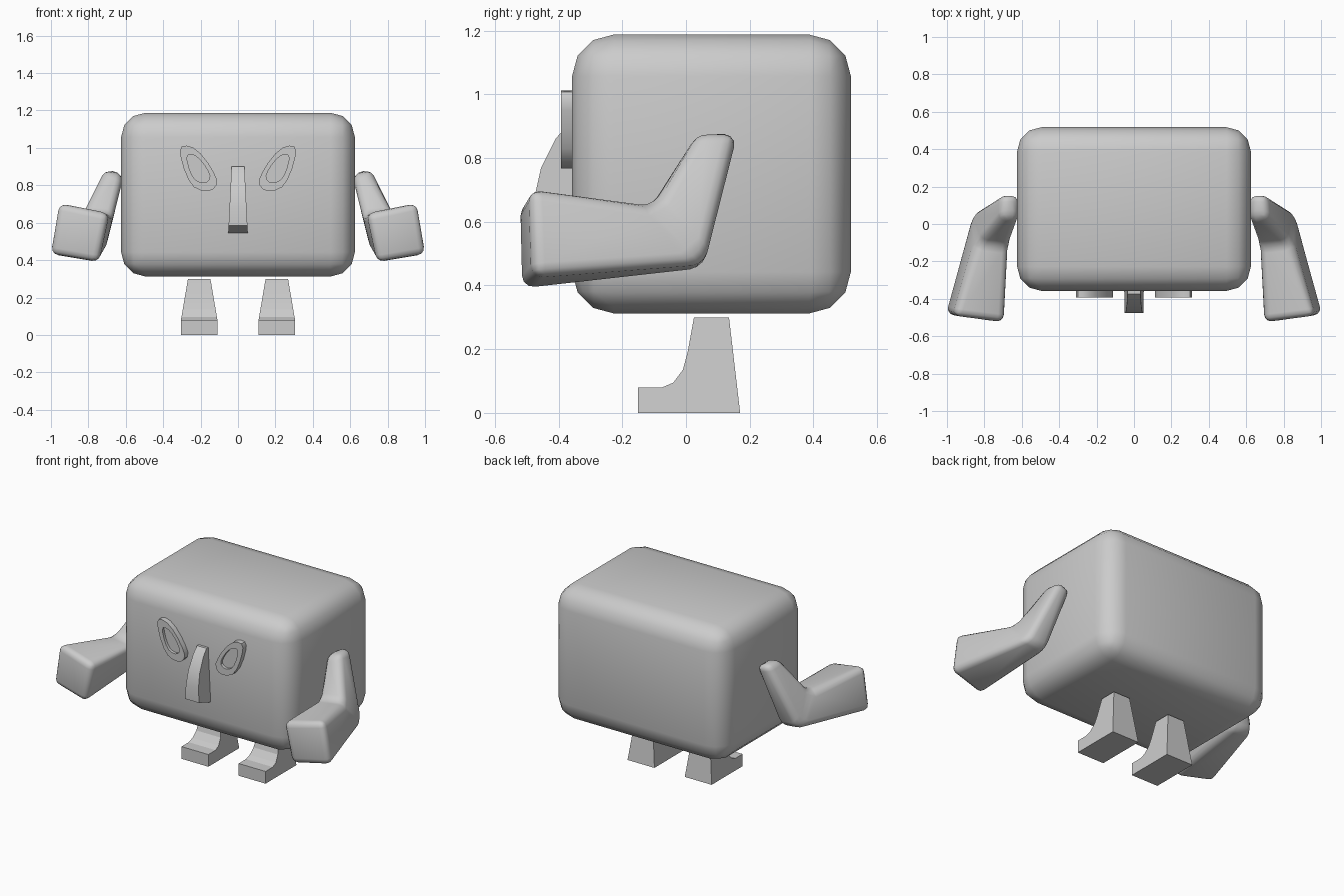
import bpy, bmesh, math
from mathutils import Vector

cube = bpy.data.objects.get("Cube")
if cube:
    bpy.data.objects.remove(cube, do_unlink=True)

grey = bpy.data.materials.new("plain grey")
grey.use_nodes = True
COLOUR = (0.6, 0.6, 0.6, 1)
grey.diffuse_color = COLOUR
grey.node_tree.nodes["Principled BSDF"].inputs["Base Color"].default_value = COLOUR


def finish(name, bm, angle=30):
    """Turn a bmesh into a shaded object."""
    bmesh.ops.recalc_face_normals(bm, faces=bm.faces)
    mesh = bpy.data.meshes.new(name)
    bm.to_mesh(mesh)
    bm.free()
    mesh.materials.append(grey)
    obj = bpy.data.objects.new(name, mesh)
    bpy.context.collection.objects.link(obj)
    bpy.ops.object.select_all(action="DESELECT")
    obj.select_set(True)
    bpy.context.view_layer.objects.active = obj
    bpy.ops.object.shade_smooth_by_angle(angle=math.radians(angle))
    return obj


def loft(rings):
    """Join rings of equal length into a closed solid, capped at both ends."""
    bm = bmesh.new()
    rows = [[bm.verts.new(p) for p in ring] for ring in rings]
    n = len(rows[0])
    for a, b in zip(rows, rows[1:]):
        for i in range(n):
            j = (i + 1) % n
            bm.faces.new((a[i], a[j], b[j], b[i]))
    bm.faces.new(rows[0])
    bm.faces.new(rows[-1])
    return bm


def round_edges(bm, width, segments):
    bmesh.ops.recalc_face_normals(bm, faces=bm.faces)
    bmesh.ops.bevel(bm, geom=bm.edges[:], offset=width, segments=segments,
                    profile=0.5, affect="EDGES", clamp_overlap=True)


def side_profile(profile, centre, half_width):
    """Extrude a (y, z) profile sideways, with a half width that depends on z."""
    return loft([[(centre + s * half_width(z), y, z) for y, z in profile]
                 for s in (-1, 1)])


# Rounded body
bm = bmesh.new()
bmesh.ops.create_cube(bm, size=1)
bmesh.ops.scale(bm, vec=(1.25, 0.875, 0.875), verts=bm.verts)
bmesh.ops.translate(bm, vec=(0, 0.08, 0.75), verts=bm.verts)
round_edges(bm, 0.13, 3)
finish("body", bm, 60)

# Nose, wider towards its tip
nose = [(-0.34, 0.90), (-0.375, 0.90), (-0.41, 0.86), (-0.455, 0.77),
        (-0.475, 0.68), (-0.475, 0.585), (-0.34, 0.54)]
finish("nose", side_profile(nose, 0, lambda z: 0.052 - 0.05 * (z - 0.55)), 20)

# Outlines of one eye, one foot and the sections of one arm
eye = [(0.275, 1.012), (0.24, 1.002), (0.20, 0.97), (0.16, 0.92), (0.13, 0.87),
       (0.113, 0.83), (0.115, 0.80), (0.135, 0.777), (0.165, 0.768), (0.20, 0.773),
       (0.235, 0.79), (0.265, 0.83), (0.29, 0.89), (0.306, 0.95), (0.311, 0.985),
       (0.30, 1.008)]
foot = [(-0.15, 0), (-0.15, 0.08), (-0.075, 0.08), (-0.04, 0.095), (-0.01, 0.135),
        (0.005, 0.19), (0.025, 0.30), (0.135, 0.30), (0.17, 0)]
arm = [
    [(0.61, 0.03, 0.85), (0.705, 0.035, 0.89), (0.71, 0.16, 0.88), (0.61, 0.16, 0.86)],
    [(0.665, -0.12, 0.64), (0.84, -0.10, 0.65), (0.87, 0.06, 0.47), (0.71, 0.05, 0.45)],
    [(0.69, -0.525, 0.65), (0.965, -0.49, 0.71), (1.01, -0.48, 0.43), (0.745, -0.52, 0.385)],
]


def foot_width(z):
    return 0.0975 - 0.0375 * max(0, z - 0.08) / 0.22


for side, label in ((1, "left"), (-1, "right")):
    # Raised eye with a sunken middle
    mid = Vector((0.212, 0.888))
    rings = []
    for scale, y in ((1, -0.34), (1, -0.393), (0.62, -0.393), (0.62, -0.375)):
        ring = [mid + (Vector(p) - mid) * scale for p in eye]
        rings.append([(side * p.x, y, p.y) for p in ring])
    finish(label + "_eye", loft(rings), 35)

    # Tapered leg and flat toe
    finish(label + "_foot", side_profile(foot, side * 0.2075, foot_width), 20)

    # Bent arm with a square hand end
    bm = loft([[(side * x, y, z) for x, y, z in ring] for ring in arm])
    round_edges(bm, 0.04, 3)
    finish(label + "_arm", bm, 70)
